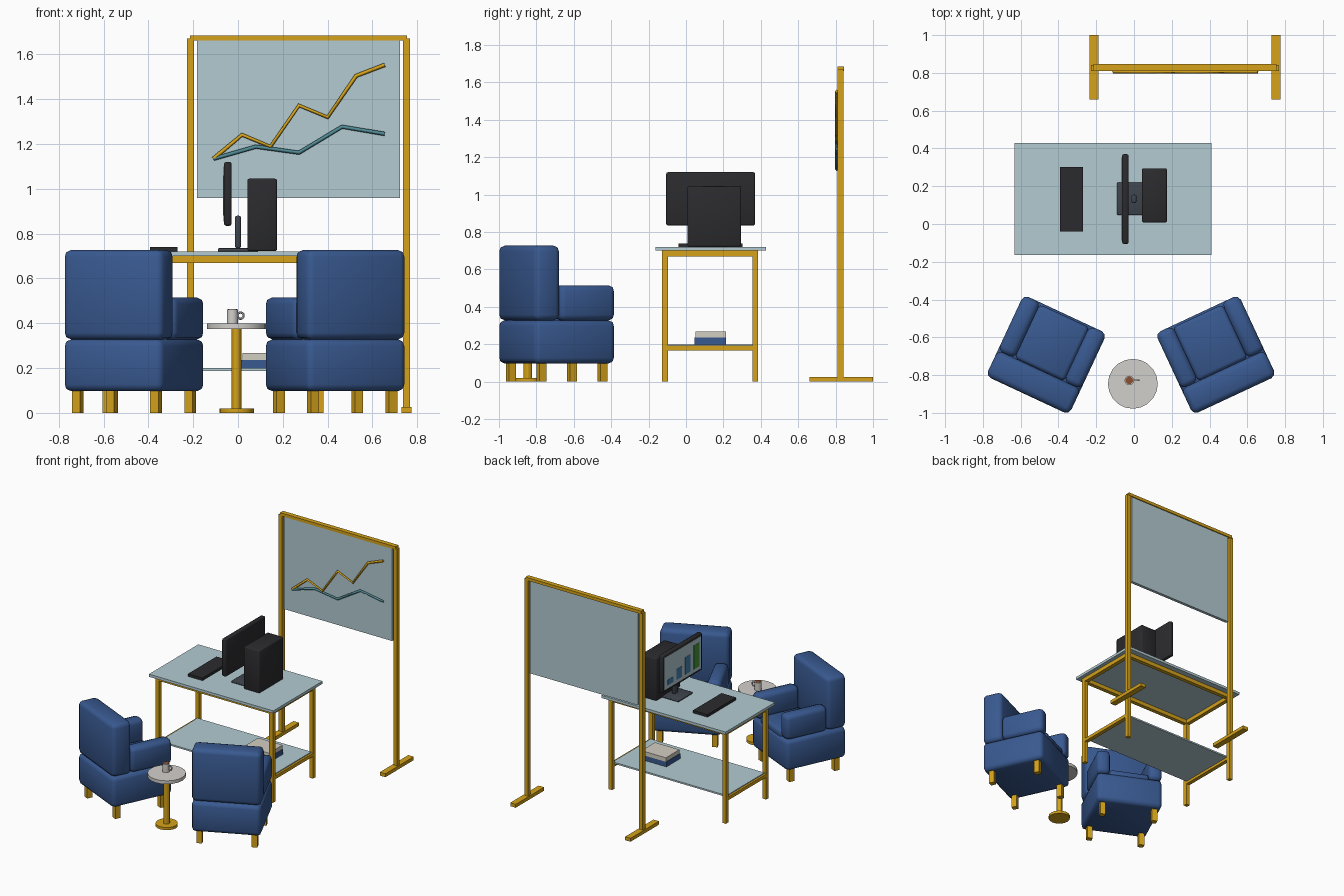
import bpy, bmesh, math
from mathutils import Matrix, Vector

if "Cube" in bpy.data.objects:
    bpy.data.objects.remove(bpy.data.objects["Cube"])


def mat(name, r, g, b):
    m = bpy.data.materials.new(name)
    m.diffuse_color = (r, g, b, 1)
    m.use_nodes = True
    m.node_tree.nodes["Principled BSDF"].inputs["Base Color"].default_value = m.diffuse_color
    return m


GOLD = mat("gold", 0.66, 0.36, 0.01)
BLUE = mat("blue_fabric", 0.04, 0.1, 0.28)
GLASS = mat("pale_glass", 0.45, 0.6, 0.65)
DARK = mat("dark_plastic", 0.024, 0.024, 0.028)
SLATE = mat("slate", 0.05, 0.06, 0.075)
CREAM = mat("cream", 0.65, 0.62, 0.54)
STONE = mat("stone", 0.65, 0.63, 0.6)
TEAL = mat("teal", 0.08, 0.26, 0.3)
BAR_BLUE = mat("bar_blue", 0.06, 0.22, 0.45)
GREEN = mat("bar_green", 0.06, 0.3, 0.05)
COFFEE = mat("coffee", 0.25, 0.08, 0.03)


def finish(bm, name, material, smooth=None):
    me = bpy.data.meshes.new(name)
    bm.to_mesh(me)
    bm.free()
    ob = bpy.data.objects.new(name, me)
    bpy.context.collection.objects.link(ob)
    me.materials.append(material)
    if smooth:
        bpy.ops.object.select_all(action='DESELECT')
        ob.select_set(True)
        bpy.context.view_layer.objects.active = ob
        bpy.ops.object.shade_smooth_by_angle(angle=math.radians(smooth))
    return ob


def box(name, x, y, z, material, bevel=0, frame=Matrix(), segs=2):
    """Box from (min, max) ranges, optionally rounded, placed in a frame."""
    bm = bmesh.new()
    bmesh.ops.create_cube(bm, size=1)
    for v in bm.verts:
        v.co = Vector(r[0] + (r[1] - r[0]) * (c + 0.5) for r, c in zip((x, y, z), v.co))
    if bevel:
        bmesh.ops.bevel(bm, geom=bm.edges[:], offset=bevel, segments=segs,
                        profile=0.5, affect='EDGES')
    ob = finish(bm, name, material, 50 if bevel else None)
    ob.matrix_world = frame
    return ob


def disc(name, cx, cy, r, z, material, sides):
    bm = bmesh.new()
    bmesh.ops.create_cone(bm, cap_ends=True, segments=sides, radius1=r, radius2=r,
                          depth=z[1] - z[0],
                          matrix=Matrix.Translation((cx, cy, sum(z) / 2)))
    return finish(bm, name, material, 30)


def chart_line(name, pts, material):
    cu = bpy.data.curves.new(name, 'CURVE')
    cu.dimensions = '3D'
    sp = cu.splines.new('POLY')
    sp.points.add(len(pts) - 1)
    for p, (x, z) in zip(sp.points, pts):
        p.co = (x, 0.806, z, 1)
    cu.bevel_depth, cu.bevel_resolution, cu.use_fill_caps = 0.009, 0, True
    cu.materials.append(material)
    bpy.context.collection.objects.link(bpy.data.objects.new(name, cu))


# Display board on two footed posts
for side, px in (("left", -0.212), ("right", 0.752)):
    box(f"{side}_board_post", (px - 0.015, px + 0.015), (0.811, 0.843), (0, 1.67), GOLD)
    box(f"{side}_board_foot", (px - 0.023, px + 0.023), (0.66, 1.0), (0, 0.026), GOLD)
box("board_top_rail", (-0.215, 0.755), (0.811, 0.846), (1.662, 1.685), GOLD)
box("board_panel", (-0.183, 0.723), (0.815, 0.838), (0.96, 1.662), GLASS)
chart_line("rising_line", [(-0.11, 1.134), (0.018, 1.241), (0.145, 1.188), (0.272, 1.372),
                           (0.4, 1.319), (0.527, 1.504), (0.655, 1.553)], GOLD)
chart_line("flat_line", [(-0.11, 1.134), (0.08, 1.188), (0.272, 1.161),
                         (0.464, 1.277), (0.655, 1.245)], TEAL)

# Desk with apron frame and lower shelf
DX, DY, HX, HY, T = -0.112, 0.129, 0.478, 0.241, 0.015
box("desk_top", (-0.633, 0.41), (-0.163, 0.428), (0.7, 0.72), GLASS)
for sx, xn in ((-1, "left"), (1, "right")):
    lx = DX + sx * HX
    for sy, yn in ((-1, "front"), (1, "back")):
        ly = DY + sy * HY
        box(f"{yn}_{xn}_desk_leg", (lx - T, lx + T), (ly - T, ly + T), (0, 0.7), GOLD)
    box(f"{xn}_apron", (lx - T, lx + T), (DY - HY, DY + HY), (0.67, 0.7), GOLD)
    box(f"{xn}_shelf_rail", (lx - T, lx + T), (DY - HY, DY + HY), (0.168, 0.193), GOLD)
for sy, yn in ((-1, "front"), (1, "back")):
    ly = DY + sy * HY
    box(f"{yn}_apron", (DX - HX, DX + HX), (ly - T, ly + T), (0.67, 0.7), GOLD)
box("desk_shelf", (DX - HX, DX + HX), (-0.098, 0.356), (0.188, 0.2), GLASS)
box("lower_book", (0.015, 0.23), (0.045, 0.213), (0.2, 0.237), BLUE)
box("upper_book", (0.02, 0.225), (0.05, 0.213), (0.237, 0.268), CREAM)

# Computer, monitor and keyboard
box("keyboard", (-0.392, -0.27), (-0.04, 0.302), (0.72, 0.74), DARK)
box("computer_case", (0.042, 0.174), (0.008, 0.295), (0.722, 1.045), DARK, 0.008)
box("monitor_base", (-0.09, 0.09), (0.048, 0.22), (0.72, 0.735), SLATE, 0.005)
box("monitor_neck", (-0.013, 0.013), (0.11, 0.155), (0.735, 0.88), SLATE, 0.008)
box("monitor", (-0.063, -0.028), (-0.106, 0.37), (0.835, 1.12), DARK, 0.01)
box("screen", (-0.065, -0.06), (-0.088, 0.352), (0.855, 1.1), GLASS)
for i, h in enumerate((0.04, 0.08, 0.13, 0.18)):
    y = 0.28 - i * 0.104
    box(f"screen_bar_{i + 1}", (-0.067, -0.063), (y - 0.032, y + 0.032),
        (0.88, 0.88 + h), GREEN if i == 3 else BAR_BLUE)


# Armchairs, turned towards each other
def armchair(name, cx, angle):
    f = Matrix.Translation((cx, -0.692, 0)) @ Matrix.Rotation(math.radians(angle), 4, 'Z')
    w, d, back = 0.243, 0.237, -0.087
    r = 0.03
    box(f"{name}_base", (-w, w), (-d, d), (0.097, 0.328), BLUE, r, f)
    box(f"{name}_backrest", (-w, w), (-d, back), (0.328, 0.727), BLUE, r, f)
    box(f"{name}_cushion", (-0.145, 0.145), (back, d - 0.01), (0.3, 0.365), BLUE, 0.02, f)
    for s, sn in ((-1, "left"), (1, "right")):
        box(f"{name}_{sn}_arm", sorted((s * w, s * (w - 0.1))), (back - 0.002, d),
            (0.328, 0.515), BLUE, r, f)
        for t, tn in ((-1, "back"), (1, "front")):
            x, y = s * 0.193, t * 0.18
            box(f"{name}_{tn}_{sn}_leg", (x - 0.02, x + 0.02), (y - 0.02, y + 0.02),
                (0, 0.1), GOLD, 0, f)


armchair("left_chair", -0.464, -25)
armchair("right_chair", 0.4335, 25)

# Round side table
TX, TY = -0.006, -0.846
disc("table_top", TX, TY, 0.132, (0.375, 0.4), STONE, 20)
disc("table_pole", TX, TY, 0.022, (0.02, 0.375), GOLD, 12)
disc("table_base", TX, TY, 0.077, (0, 0.02), GOLD, 16)

# Cup with coffee and handle
CX, CY = -0.025, -0.828
disc("cup", CX, CY, 0.025, (0.4, 0.462), STONE, 16)
disc("coffee", CX, CY, 0.02, (0.46, 0.4635), COFFEE, 16)
bpy.ops.mesh.primitive_torus_add(major_segments=14, minor_segments=6, major_radius=0.014,
                                 minor_radius=0.005, location=(CX + 0.036, CY, 0.434),
                                 rotation=(math.pi / 2, 0, 0))
handle = bpy.context.object
handle.name = "cup_handle"
handle.data.materials.append(STONE)
bpy.ops.object.shade_smooth_by_angle(angle=math.radians(60))
